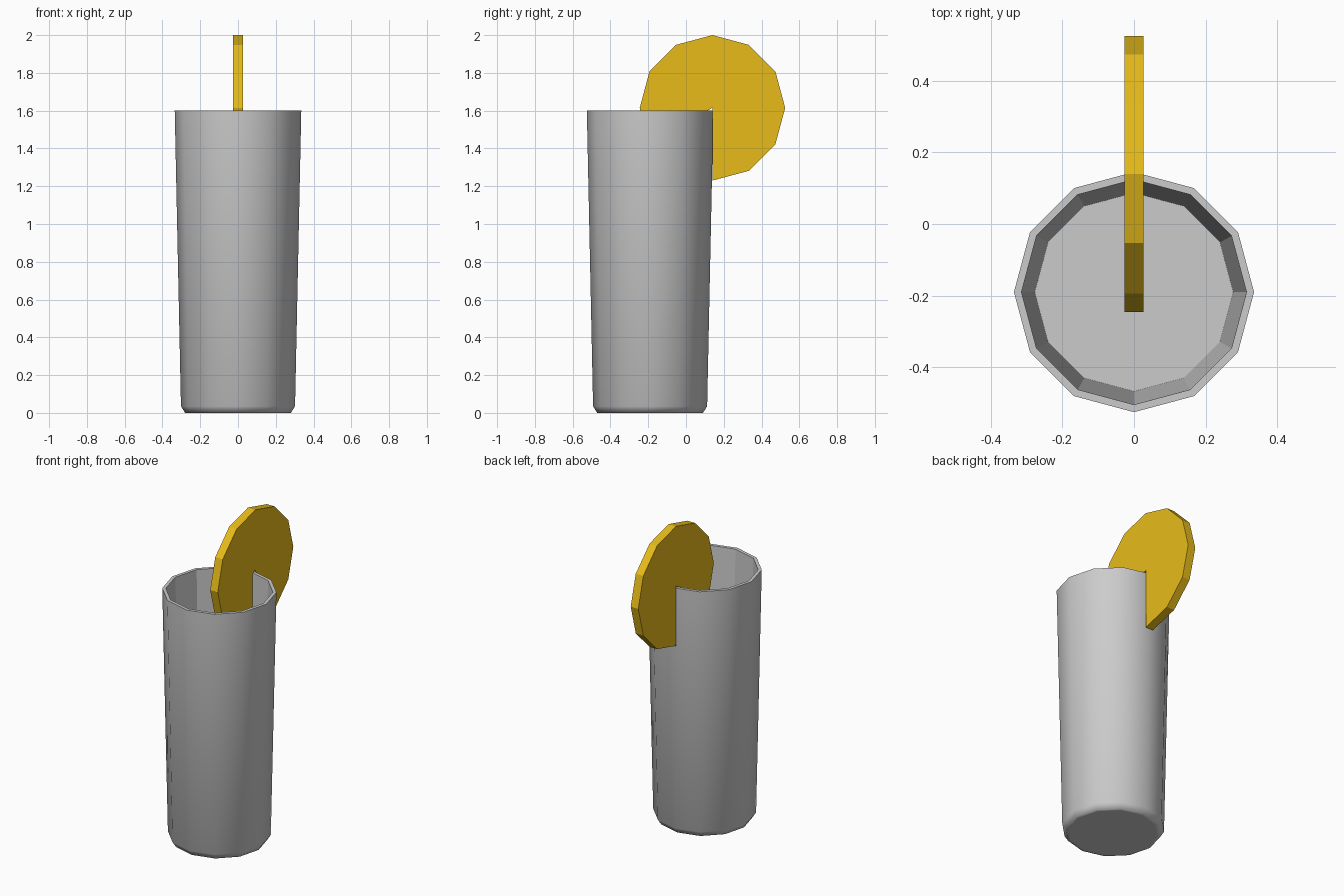
import bpy, bmesh
from math import sin, cos, tau, radians

if "Cube" in bpy.data.objects:
    bpy.data.objects.remove(bpy.data.objects["Cube"])

SIDES = 12


def make_object(name, bm):
    bmesh.ops.recalc_face_normals(bm, faces=bm.faces)
    mesh = bpy.data.meshes.new(name)
    bm.to_mesh(mesh)
    bm.free()
    obj = bpy.data.objects.new(name, mesh)
    bpy.context.collection.objects.link(obj)
    return obj


# Tumbler: closed lathe profile (radius, height), underside -> outer wall -> rim -> inner floor
CENTRE_Y = -0.19
profile = [(0.26, 0), (0.28, 0), (0.302, 0.035), (0.335, 1.6), (0.314, 1.6), (0.277, 0.04)]
bm = bmesh.new()
rings = [[bm.verts.new((r * cos(tau * i / SIDES), CENTRE_Y + r * sin(tau * i / SIDES), z))
          for i in range(SIDES)] for r, z in profile]
for level, (a, b) in enumerate(zip(rings, rings[1:])):
    for i in range(SIDES):
        j = (i + 1) % SIDES
        face = bm.faces.new((a[i], a[j], b[j], b[i]))
        face.smooth = level < 3          # outside is smooth, rim and inside are faceted
bm.faces.new(rings[0]).smooth = True     # underside
bm.faces.new(rings[-1])                  # inner floor
make_object("glass", bm)

# Citrus slice: twelve-sided disc with a slit that sits over the rim
R, CY, CZ, HALF = 0.385, 0.14, 1.615, 0.027
outline = [(CY + R * cos(radians(a)), CZ + R * sin(radians(a))) for a in range(-90, 241, 30)]
outline += [(0.11, 1.243), (0.11, 1.598), (CY, CZ)]
bm = bmesh.new()
side = bm.faces.new([bm.verts.new((-HALF, y, z)) for y, z in outline])
moved = bmesh.ops.extrude_face_region(bm, geom=[side], use_keep_orig=True)["geom"]
bmesh.ops.translate(bm, vec=(2 * HALF, 0, 0),
                    verts=[v for v in moved if isinstance(v, bmesh.types.BMVert)])
citrus = make_object("citrus_slice", bm)

yellow = bpy.data.materials.new("citrus_yellow")
yellow.diffuse_color = (0.8, 0.5, 0.01, 1)
yellow.use_nodes = True
yellow.node_tree.nodes["Principled BSDF"].inputs["Base Color"].default_value = yellow.diffuse_color
citrus.data.materials.append(yellow)
